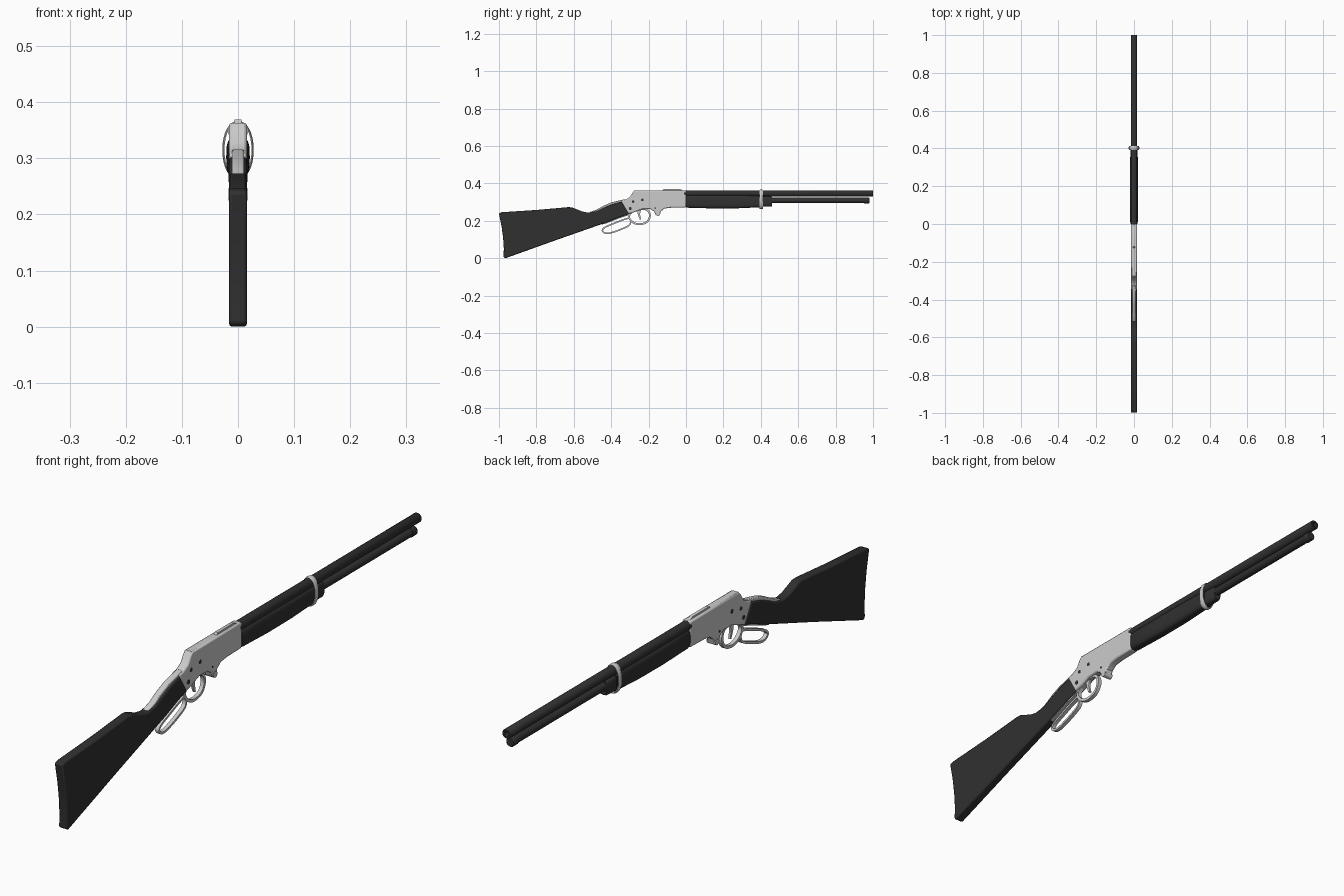
import bpy, bmesh, math
from mathutils import Vector

if "Cube" in bpy.data.objects:
    bpy.data.objects.remove(bpy.data.objects["Cube"])

dark = bpy.data.materials.new("dark")
dark.diffuse_color = (0.03, 0.03, 0.03, 1)
dark.use_nodes = True
dark.node_tree.nodes["Principled BSDF"].inputs["Base Color"].default_value = dark.diffuse_color

def finish(bm, name, mat=None, bevel=0, angle=35):
    bmesh.ops.recalc_face_normals(bm, faces=bm.faces)
    me = bpy.data.meshes.new(name)
    bm.to_mesh(me)
    bm.free()
    ob = bpy.data.objects.new(name, me)
    bpy.context.collection.objects.link(ob)
    if mat:
        me.materials.append(mat)
    if bevel:
        m = ob.modifiers.new("bevel", "BEVEL")
        m.width, m.segments = bevel, 2
        m.limit_method, m.angle_limit = 'ANGLE', math.radians(60)
    bpy.ops.object.select_all(action='DESELECT')
    ob.select_set(True)
    bpy.context.view_layer.objects.active = ob
    bpy.ops.object.shade_smooth_by_angle(angle=math.radians(angle))
    return ob

def plate(name, pts, half, mat=None, bevel=0):
    """Side profile (y, z) extruded to both sides of x = 0."""
    bm = bmesh.new()
    f = bm.faces.new([bm.verts.new((-half, y, z)) for y, z in pts])
    g = bmesh.ops.extrude_face_region(bm, geom=[f])
    bmesh.ops.translate(bm, vec=(2 * half, 0, 0),
                        verts=[v for v in g["geom"] if isinstance(v, bmesh.types.BMVert)])
    return finish(bm, name, mat, bevel)

def loft(name, sections, mat=None, n=24, power=1.0, closed=False):
    """Superelliptic rings (y, z centre, half width, half height) joined along y."""
    bm = bmesh.new()
    rings = []
    for y, zc, w, h in sections:
        ring = []
        for i in range(n):
            c, s = math.cos(2 * math.pi * i / n), math.sin(2 * math.pi * i / n)
            x = math.copysign(abs(c) ** power, c) * w
            z = math.copysign(abs(s) ** power, s) * h
            ring.append(bm.verts.new((x, y, zc + z)))
        rings.append(ring)
    pairs = list(zip(rings, rings[1:]))
    if closed:
        pairs.append((rings[-1], rings[0]))
    for a, b in pairs:
        for i in range(n):
            j = (i + 1) % n
            bm.faces.new((a[i], a[j], b[j], b[i]))
    if not closed:
        bm.faces.new(rings[0])
        bm.faces.new(rings[-1])
    return finish(bm, name, mat)

def band(name, pts, thick, half, mat=None, sub=5):
    """Closed flat strap following a smoothed loop of (y, z) points."""
    P = [Vector(p) for p in pts]
    n = len(P)
    path = []
    for i in range(n):
        a, b, c, d = (P[(i + k) % n] for k in (-1, 0, 1, 2))
        for s in range(sub):
            t = s / sub
            path.append(0.5 * (2 * b + (c - a) * t + (2 * a - 5 * b + 4 * c - d) * t ** 2
                               + (3 * b - a - 3 * c + d) * t ** 3))
    m = len(path)
    bm = bmesh.new()
    rows = []
    for i, p in enumerate(path):
        tan = (path[(i + 1) % m] - path[i - 1]).normalized()
        nor = Vector((-tan.y, tan.x)) * thick
        rows.append([bm.verts.new((sx * half, p.x + k * nor.x, p.y + k * nor.y))
                     for sx, k in ((-1, -1), (1, -1), (1, 1), (-1, 1))])
    for i in range(m):
        a, b = rows[i], rows[(i + 1) % m]
        for k in range(4):
            q = (k + 1) % 4
            bm.faces.new((a[k], a[q], b[q], b[k]))
    return finish(bm, name, mat)

def pin(name, y, z, r, half, mat=None):
    bm = bmesh.new()
    bmesh.ops.create_cone(bm, cap_ends=True, segments=16, radius1=r, radius2=r, depth=2 * half)
    for v in bm.verts:
        v.co = Vector((v.co.z, v.co.x + y, v.co.y + z))
    return finish(bm, name, mat)

# Wooden stock with concave butt and wrist
plate("stock", [(-1.0, .24), (-.985, .246), (-.8, .258), (-.63, .273), (-.61, .272), (-.585, .262),
                (-.555, .25), (-.525, .244), (-.48, .25), (-.44, .27), (-.40, .287), (-.345, .303),
                (-.305, .236), (-.35, .221), (-.42, .193), (-.7, .095), (-.965, 0.0), (-.976, .006),
                (-.974, .05), (-.978, .11), (-.986, .17)], .016, dark, .005)

# Receiver
plate("receiver", [(0, .363), (-.275, .363), (-.285, .352), (-.30, .327), (-.325, .313), (-.348, .308),
                   (-.308, .236), (-.27, .248), (-.235, .262), (-.19, .262), (-.17, .25), (-.163, .232),
                   (-.15, .225), (-.14, .232), (-.135, .25), (-.115, .266), (-.08, .27), (0, .272)],
      .016, None, .005)
plate("receiver_top_rib", [(-.13, .36), (-.12, .369), (-.03, .369), (-.01, .36)], .006)

# Metal tangs above and below the wrist
plate("upper_tang", [(-.325, .316), (-.36, .308), (-.40, .298), (-.44, .281), (-.48, .259), (-.51, .249),
                     (-.52, .240), (-.48, .242), (-.40, .275), (-.33, .297)], .011, None, .003)
plate("lower_tang", [(-.30, .245), (-.30, .232), (-.35, .216), (-.42, .188), (-.45, .18), (-.44, .195),
                     (-.35, .23)], .009)

# Screws and lever pivot, visible on both sides
for i, (y, z, r) in enumerate([(-.283, .303, .007), (-.233, .312, .007), (-.298, .266, .008),
                               (-.165, .268, .004)]):
    pin(f"screw_{i + 1}", y, z, r, .0168, dark)
pin("lever_pivot", -.15, .236, .011, .0172)

# Lever: trigger guard ring and finger loop, plus trigger
band("trigger_guard", [(-.305, .222), (-.285, .25), (-.24, .262), (-.205, .256), (-.193, .225),
                       (-.21, .193), (-.25, .182), (-.285, .193)], .005, .007)
band("finger_loop", [(-.305, .213), (-.34, .204), (-.39, .184), (-.432, .166), (-.447, .15), (-.436, .136),
                     (-.41, .134), (-.37, .146), (-.325, .164), (-.302, .178), (-.296, .197)], .004, .007)
plate("trigger", [(-.262, .26), (-.24, .26), (-.246, .235), (-.24, .208), (-.247, .207), (-.257, .232)],
      .004)

# Barrel with open bore, magazine tube with cap
def turned(name, z, prof):
    loft(name, [(y, z, r, r) for y, r in prof], dark)

turned("barrel", .346, [(-.01, .017), (.997, .017), (1.0, .015), (1.0, .009), (.95, .009)])
turned("magazine_tube", .309, [(.40, .0145), (.953, .0145), (.953, .0165), (.976, .0165), (.98, .014)])

# Fore-end wood, its nose cap and the barrel band
loft("fore_end", [(0, .304, .017, .032), (.01, .304, .02, .034), (.15, .302, .021, .036),
                  (.28, .302, .021, .035), (.41, .304, .019, .031)], dark, 32, .6)
loft("fore_end_nose", [(.40, .303, .017, .028), (.455, .303, .0165, .027), (.461, .303, .014, .024)],
     dark, 32, .6)
loft("barrel_band", [(.392, .315, .024, .048), (.392, .315, .026, .050), (.397, .315, .028, .052),
                     (.407, .315, .028, .052), (.412, .315, .026, .050), (.412, .315, .024, .048)],
     None, 32, .95, True)
